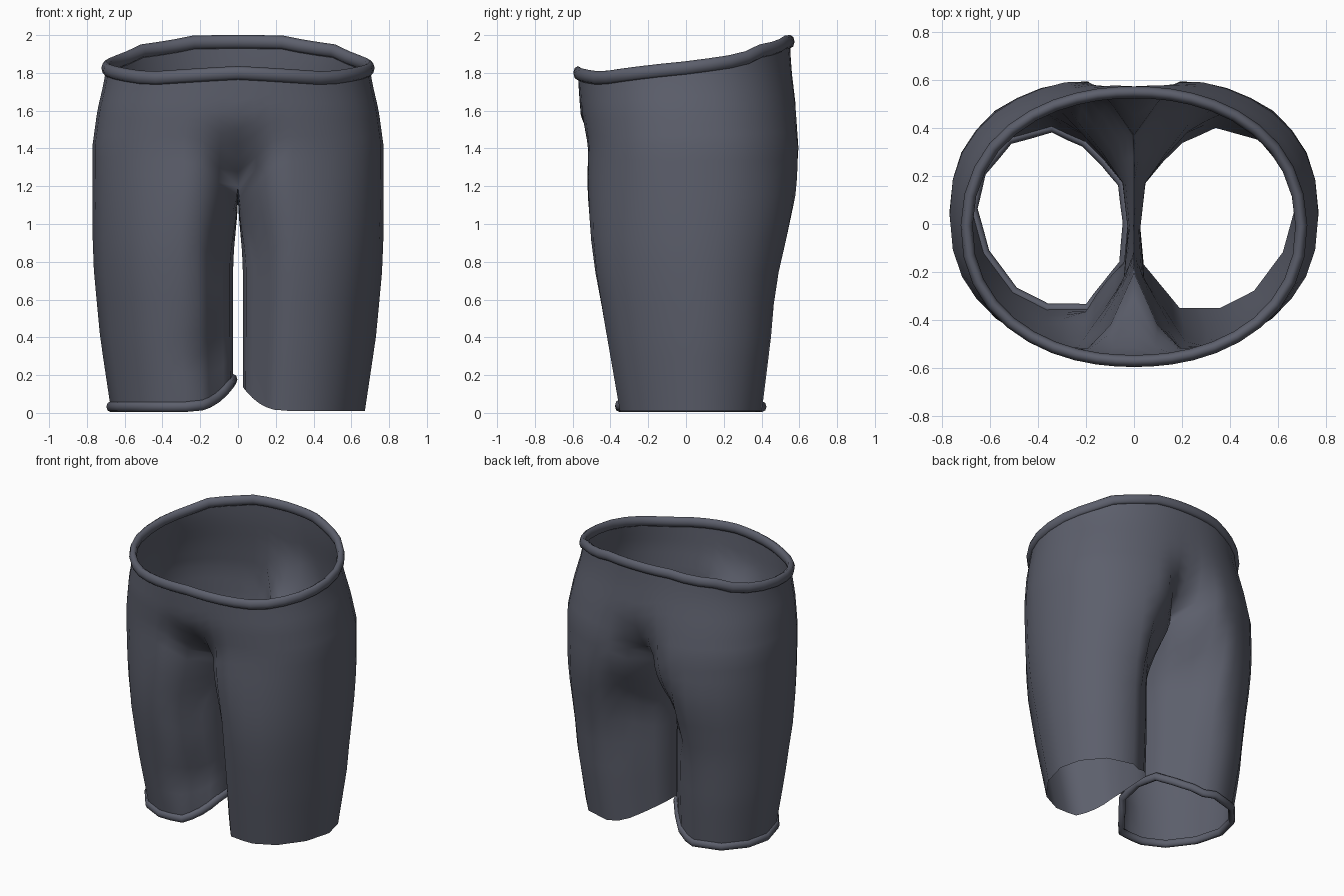
import bpy, bmesh, math
from mathutils import Vector

if "Cube" in bpy.data.objects:
    bpy.data.objects.remove(bpy.data.objects["Cube"])

OUT, INN = 20, 8            # segments on the outer half and on the inner leg wall
SPLIT = 1.42                # height where the trunk divides into legs

# Profiles by height: half width, front depth, back depth
WIDTH = [(0, .67), (.4, .73), (.8, .765), (1.2, .778), (1.36, .778), (1.6, .745), (1.75, .71), (1.85, .695)]
FRONT = [(0, -.35), (.4, -.42), (.8, -.48), (1.1, -.515), (1.27, -.545), (1.42, -.54), (1.6, -.56), (1.78, -.572)]
BACK = [(0, .40), (.4, .45), (.8, .47), (1.0, .515), (1.2, .59), (1.4, .62), (1.6, .595), (1.8, .565), (1.95, .55)]
# Waist height by angle from front (-90) to back (90)
WAIST = [(-90, 1.80), (-50, 1.77), (0, 1.825), (32, 1.87), (40, 1.91), (60, 1.935), (72, 1.962), (90, 1.965)]
# Seam under the crotch from front to back: depth, height
SEAM = [(-.2, 1.2), (-.16, 1.18), (-.11, 1.165), (-.05, 1.155), (.02, 1.15),
        (.1, 1.155), (.19, 1.18), (.28, 1.21), (.37, 1.27)]
# Leg opening outline by ring index: x and y
HEM_X = [(0, .11), (2, .19), (4, .36), (6, .5), (8, .62), (10, .67), (12, .635), (14, .52),
         (16, .34), (18, .2), (20, .12), (22, .045), (24, .025), (26, .04), (28, .11)]
HEM_Y = [(0, -.25), (2, -.35), (4, -.35), (6, -.28), (8, -.12), (10, .06), (12, .21), (14, .345),
         (16, .395), (18, .33), (20, .25), (22, .16), (24, 0), (26, -.16), (28, -.25)]


def sample(table, k):
    if k <= table[0][0]:
        return table[0][1]
    for (a, u), (b, v) in zip(table, table[1:]):
        if k <= b:
            return u + (v - u) * (k - a) / (b - a)
    return table[-1][1]


def smooth(t):
    t = max(0, min(1, t))
    return t * t * (3 - 2 * t)


def power(v, n):
    return math.copysign(abs(v) ** (2 / n), v)


def trunk_point(i, g):
    """Point on the half trunk, g = 0 at the split and 1 at the waist."""
    s = 2 * i / OUT - 1
    deg = 90 * (.5 * s + .5 * math.sin(s * math.pi / 2))    # denser near the seams
    t = math.radians(deg)
    n = 2.35 - .2 * g
    across = power(math.cos(t), n) if 0 < i < OUT else 0
    # The split dips toward the front and back centre
    low = SPLIT - (.22 if s < 0 else .15) * math.exp(-(across * .77 / .13) ** 2)
    z = low + (sample(WAIST, deg) - low) * g
    f, b = sample(FRONT, z), sample(BACK, z)
    x = sample(WIDTH, z) * across
    y = (f + b) / 2 + (b - f) / 2 * power(math.sin(t), n)
    dent = math.exp(-(x / .13) ** 2)
    if y < 0:
        y += .33 * dent * max(0, (1.58 - z) / .38) ** 1.5
    else:
        y -= dent * (.02 * (1 - g) + .21 * max(0, (1.66 - z) / .39) ** 1.5)
    return Vector((x, y, z))


def leg_point(i, f, side):
    """Point on a leg ring, f = 0 at the split and 1 at the hem."""
    if i <= OUT:
        top = trunk_point(i, 0)
    else:
        y, z = SEAM[INN - (i - OUT)]
        top = Vector((0, y, z))
    hx, hy = sample(HEM_X, i), sample(HEM_Y, i)
    # The hem rises toward the inner leg, more steeply at the front
    rise = .15 if side < 0 else .135
    base = .033 if side < 0 else .01
    bend = 1.3 + 1.5 * smooth((.1 - hy) / .2)
    hem = base + rise * max(0, (.28 - hx) / .26) ** bend
    z = top.z + (hem - top.z) * f
    # Opening outline stretched to the leg size at this height
    front, back = sample(FRONT, z), sample(BACK, z)
    x = .02 + (hx - .02) / .65 * (sample(WIDTH, z) - .02)
    y = front + (hy + .352) / .747 * (back - front)
    w = smooth(f / (.7 if 3 <= i <= OUT - 3 else .4))
    x, y = top.x + (x - top.x) * w, top.y + (y - top.y) * w
    if side < 0 and y < 0:      # soft hollow above the rolled cuff
        y += .05 * math.exp(-((z - .32) / .14) ** 2 - ((x - .13) / .12) ** 2)
    return Vector((x * side, y, z))


material = bpy.data.materials.new("slate_grey_cloth")
material.diffuse_color = (.108, .115, .15, 1)
material.use_nodes = True
material.node_tree.nodes["Principled BSDF"].inputs["Base Color"].default_value = material.diffuse_color


def finish(bm, name):
    mesh = bpy.data.meshes.new(name)
    bm.to_mesh(mesh)
    bm.free()
    mesh.materials.append(material)
    ob = bpy.data.objects.new(name, mesh)
    bpy.context.collection.objects.link(ob)
    bpy.context.view_layer.objects.active = ob
    ob.select_set(True)
    bpy.ops.object.shade_smooth_by_angle(angle=math.radians(75))
    ob.select_set(False)


def skin(bm, rings, closed, flip=False):
    rows = [[bm.verts.new(p) for p in ring] for ring in rings]
    for a, b in zip(rows, rows[1:]):
        n = len(a)
        for i in range(n if closed else n - 1):
            j = (i + 1) % n
            quad = (a[i], a[j], b[j], b[i])
            bm.faces.new(quad[::-1] if flip else quad)


def roll(name, path, wide, tall):
    """Rolled fabric edge following a closed loop of points."""
    bm = bmesh.new()
    mid = sum(path, Vector()) / len(path)
    rings = []
    for k, p in enumerate(path):
        along = (path[(k + 1) % len(path)] - path[k - 1]).normalized()
        out = along.cross(Vector((0, 0, 1))).normalized()
        if out.dot(p - mid) < 0:
            out.negate()
        up = out.cross(along).normalized()
        rings.append([p + out * wide * math.cos(s * math.tau / 8) + up * tall * math.sin(s * math.tau / 8)
                      for s in range(8)])
    skin(bm, rings + rings[:1], True)
    bmesh.ops.remove_doubles(bm, verts=bm.verts, dist=1e-5)
    bmesh.ops.recalc_face_normals(bm, faces=bm.faces)
    finish(bm, name)


# Shorts body: trunk halves and two legs, welded along the centre seams
body = bmesh.new()
LEG_STEPS = [0, .06, .12, .19, .27, .36, .48, .6, .72, .8, .87, .94, 1]
for side in (1, -1):
    trunk = []
    for k in range(9):
        ring = [trunk_point(i, k / 8) for i in range(OUT + 1)]
        trunk.append([Vector((p.x * side, p.y, p.z)) for p in ring])
    skin(body, trunk, False, side < 0)
    leg = [[leg_point(i, f, side) for i in range(OUT + INN)] for f in LEG_STEPS]
    skin(body, leg, True, side > 0)
bmesh.ops.remove_doubles(body, verts=body.verts, dist=1e-4)
finish(body, "shorts_body")

# Rolled waistband
half = [trunk_point(i, 1) for i in range(OUT + 1)]
other = [Vector((-p.x, p.y, p.z)) for p in half[-2:0:-1]]
roll("waist_roll", half + other, .025, .036)

# Rolled cuff on one leg
roll("cuff_roll", [leg_point(i, 1, -1) for i in range(OUT + INN)], .022, .028)
